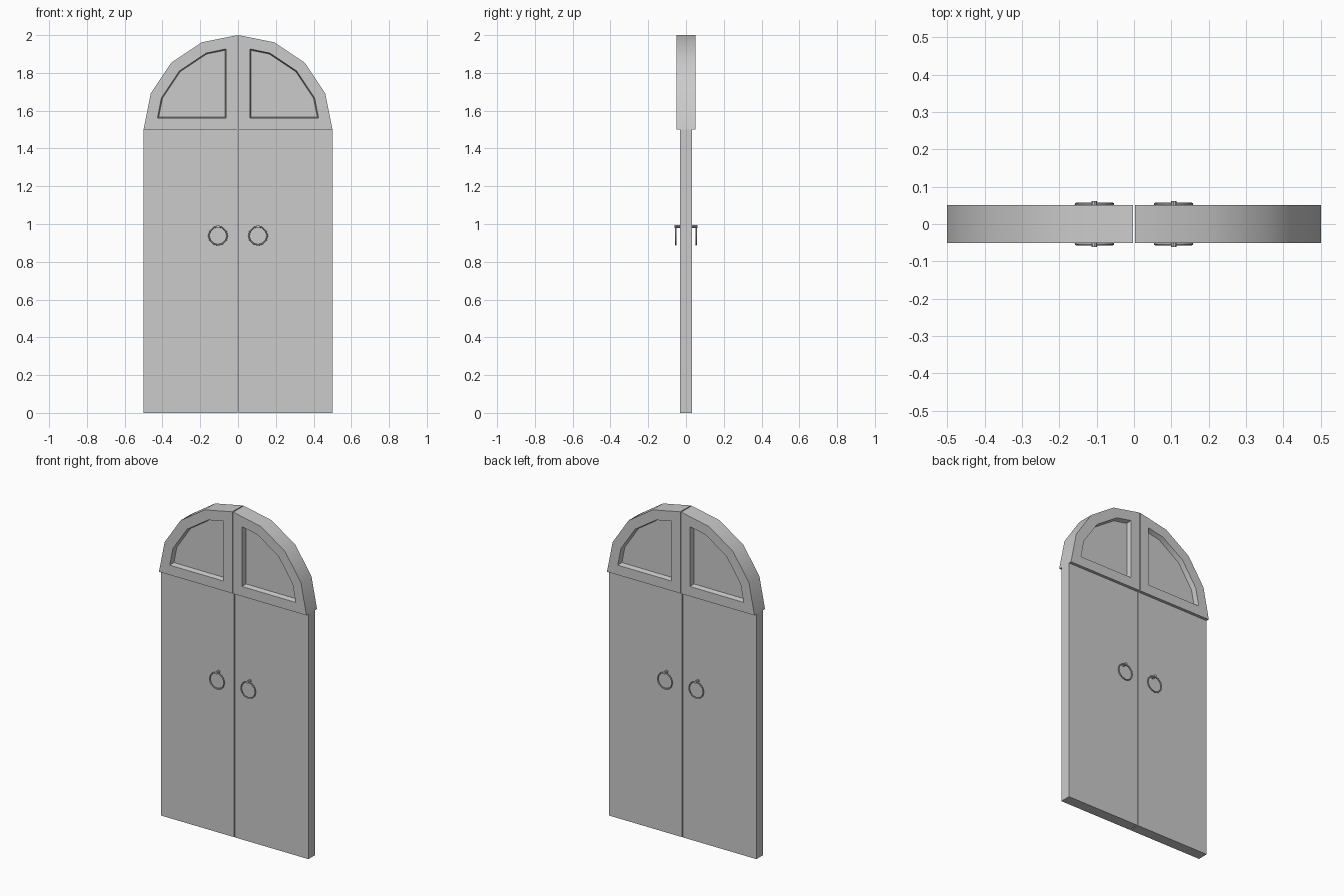
import bpy, bmesh
from math import sin, cos, pi, radians
from mathutils import Matrix

cube = bpy.data.objects.get("Cube")
if cube:
    bpy.data.objects.remove(cube, do_unlink=True)

GREY = (0.6, 0.6, 0.6, 1)
grey = bpy.data.materials.new("plain grey")
grey.use_nodes = True
grey.diffuse_color = GREY
grey.node_tree.nodes["Principled BSDF"].inputs["Base Color"].default_value = GREY

GAP = 0.003      # half the slit between the leaves
SPRING = 1.5     # height where the arch begins
RADIUS = 0.5


def finish(bm, name, side, smooth=True):
    """Mirror to the given side, then make the object."""
    bmesh.ops.scale(bm, vec=(side, 1, 1), verts=bm.verts)
    bmesh.ops.recalc_face_normals(bm, faces=bm.faces)
    mesh = bpy.data.meshes.new(name)
    bm.to_mesh(mesh)
    bm.free()
    mesh.materials.append(grey)
    obj = bpy.data.objects.new(name, mesh)
    bpy.context.collection.objects.link(obj)
    if smooth:
        bpy.ops.object.select_all(action="DESELECT")
        obj.select_set(True)
        bpy.context.view_layer.objects.active = obj
        bpy.ops.object.shade_smooth_by_angle(angle=radians(30))


def leaf(name, side):
    bm = bmesh.new()
    place = Matrix.Translation(((RADIUS + GAP) / 2, 0, SPRING / 2))
    size = Matrix.Diagonal((RADIUS - GAP, 0.066, SPRING, 1))
    bmesh.ops.create_cube(bm, size=1, matrix=place @ size)
    finish(bm, name, side, smooth=False)


def arch(name, side):
    """Quarter-round block with a sunken panel on both faces."""
    bm = bmesh.new()
    outline = [(GAP, SPRING)]
    for i in range(5):
        a = i * pi / 8
        outline.append((max(GAP, RADIUS * cos(a)), SPRING + RADIUS * sin(a)))
    front = bm.faces.new([bm.verts.new((x, -0.051, z)) for x, z in outline])
    made = bmesh.ops.extrude_face_region(bm, geom=[front], use_keep_orig=True)["geom"]
    back = next(g for g in made if isinstance(g, bmesh.types.BMFace))
    for v in back.verts:
        v.co.y = 0.051
    bmesh.ops.recalc_face_normals(bm, faces=bm.faces)
    for face in (front, back):
        inward = -1 if face.calc_center_median().y > 0 else 1
        bmesh.ops.inset_region(bm, faces=[face], thickness=0.06, use_even_offset=True)
        bmesh.ops.inset_region(bm, faces=[face], thickness=0.006, use_even_offset=True)
        for v in face.verts:
            v.co.y += inward * 0.03
    finish(bm, name, side)


def ring(name, side, facing):
    bm = bmesh.new()
    major, minor, around, tube = 0.049, 0.004, 12, 8
    loops = []
    for i in range(around):
        a = 2 * pi * i / around
        loop = []
        for j in range(tube):
            b = 2 * pi * j / tube
            r = major + minor * cos(b)
            loop.append(bm.verts.new((0.106 + r * cos(a), facing * 0.053 + minor * sin(b),
                                      0.938 + r * sin(a))))
        loops.append(loop)
    for i in range(around):
        p, q = loops[i], loops[(i + 1) % around]
        for j in range(tube):
            k = (j + 1) % tube
            bm.faces.new((p[j], p[k], q[k], q[j]))
    finish(bm, name, side)


def peg(name, side, facing):
    bm = bmesh.new()
    place = Matrix.Translation((0.106, facing * 0.046, 0.988)) @ Matrix.Rotation(pi / 2, 4, "X")
    bmesh.ops.create_cone(bm, cap_ends=True, segments=10, radius1=0.008, radius2=0.008,
                          depth=0.03, matrix=place)
    finish(bm, name, side)


for label, side in (("left", 1), ("right", -1)):
    leaf(label + "_door_leaf", side)
    arch(label + "_arch_panel", side)
    for face, facing in (("front", -1), ("back", 1)):
        ring(f"{label}_{face}_ring_handle", side, facing)
        peg(f"{label}_{face}_ring_peg", side, facing)
